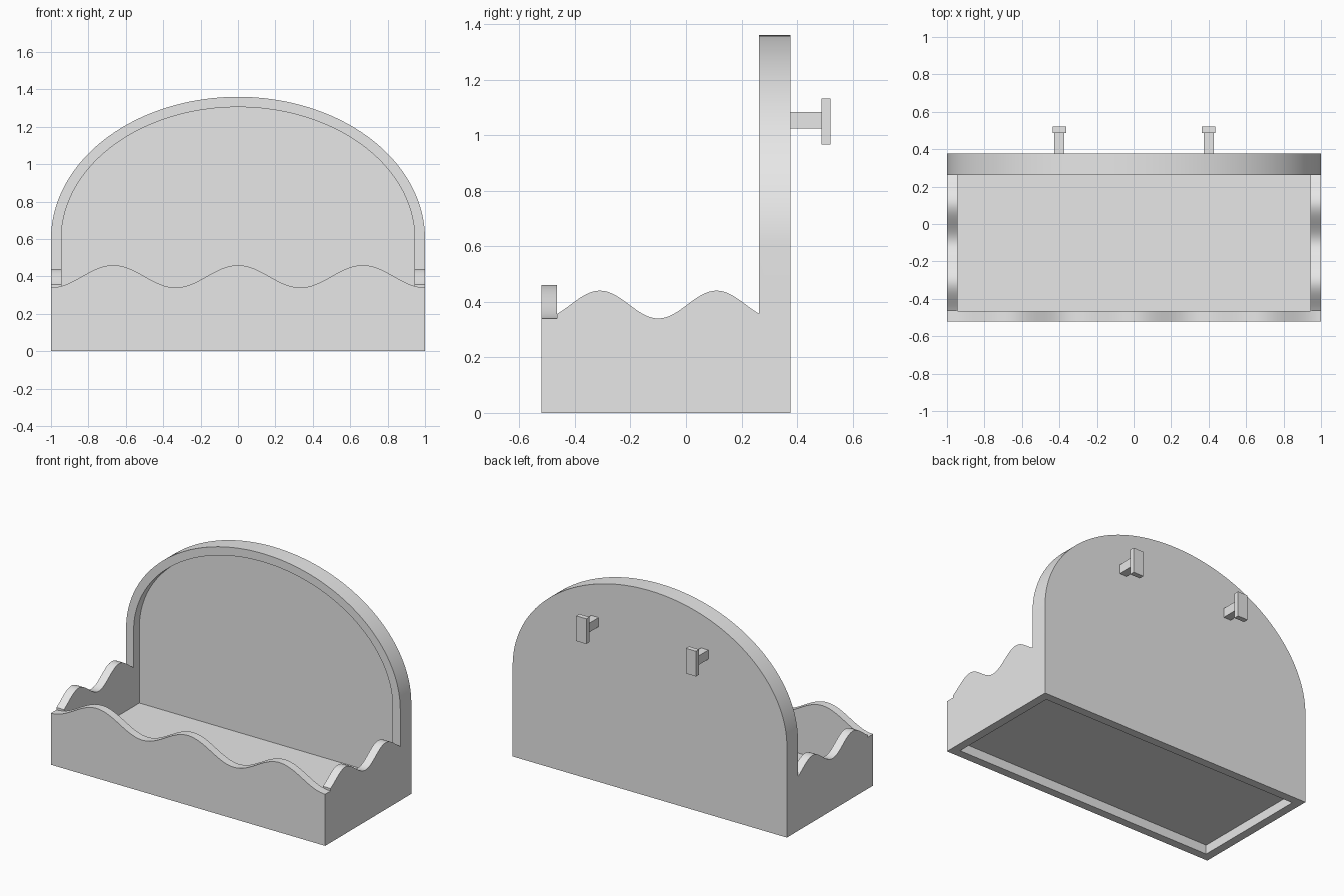
import bpy, bmesh, math

default = bpy.data.objects.get("Cube")
if default:
    bpy.data.objects.remove(default, do_unlink=True)

FRONT, BACK = -0.52, 0.377      # depth of the body
WALL = 0.055                    # wall thickness
ARCH_FRONT = 0.262              # front of the tall arch
SPRING = 0.6                    # height where the arch starts to curve

grey = bpy.data.materials.new("plain grey")
grey.use_nodes = True
grey.diffuse_color = (0.8, 0.8, 0.8, 1)
grey.node_tree.nodes["Principled BSDF"].inputs["Base Color"].default_value = (0.8, 0.8, 0.8, 1)


def prism(name, outline, axis, start, end):
    """Extrude a closed outline along x or y; outline is (other axis, z)."""
    bm = bmesh.new()
    place = (lambda a, z, d: (d, a, z)) if axis == "x" else (lambda a, z, d: (a, d, z))
    face = bm.faces.new([bm.verts.new(place(a, z, start)) for a, z in outline])
    moved = bmesh.ops.extrude_face_region(bm, geom=[face])["geom"]
    shift = place(0, 0, end - start)
    bmesh.ops.translate(bm, verts=[g for g in moved if isinstance(g, bmesh.types.BMVert)], vec=shift)
    bmesh.ops.recalc_face_normals(bm, faces=bm.faces)
    mesh = bpy.data.meshes.new(name)
    bm.to_mesh(mesh)
    bm.free()
    mesh.materials.append(grey)
    obj = bpy.data.objects.new(name, mesh)
    bpy.context.collection.objects.link(obj)
    return obj


def box(name, x, y, z):
    return prism(name, [(x[0], z[0]), (x[1], z[0]), (x[1], z[1]), (x[0], z[1])], "y", *y)


def arch(half_width, rise, bottom, steps=96):
    """Straight sides topped by half an ellipse."""
    curve = [(half_width * math.cos(math.pi * i / steps),
              SPRING + rise * math.sin(math.pi * i / steps)) for i in range(steps + 1)]
    return [(-half_width, bottom), (half_width, bottom)] + curve


def above_wave(start, end, height, steps=96):
    """Region above a wavy line."""
    points = [start + (end - start) * i / steps for i in range(steps + 1)]
    return [(p, height(p)) for p in points] + [(end, 1.6), (start, 1.6)]


def side_height(y):
    return 0.39 - 0.05 * math.cos(2 * math.pi * (y - FRONT) / 0.42)


def front_height(x):
    return 0.4 + 0.06 * math.cos(3 * math.pi * x)


def activate(obj):
    bpy.ops.object.select_all(action="DESELECT")
    obj.select_set(True)
    bpy.context.view_layer.objects.active = obj


def cut(obj, cutter):
    cutter.hide_render = True
    activate(obj)
    mod = obj.modifiers.new("cut", "BOOLEAN")
    mod.operation, mod.solver, mod.object = "DIFFERENCE", "EXACT", cutter
    bpy.ops.object.modifier_apply(modifier=mod.name)
    bpy.data.objects.remove(cutter, do_unlink=True)


# Body: arched block hollowed into a tray with a rimmed back
body = prism("tray_body", arch(1, 0.76, 0), "y", FRONT, BACK)
inner = 1 - WALL
cut(body, prism("cavity", arch(inner, 0.705, 0.1), "y", FRONT + WALL, BACK - WALL))

# Wavy top edges of the side walls and front wall
cut(body, prism("side_wave", above_wave(FRONT + WALL, ARCH_FRONT, side_height), "x", -1.1, 1.1))
cut(body, prism("front_wave", above_wave(-1.05, 1.05, front_height), "y", FRONT - 0.1, FRONT + WALL + 0.001))

# Shallow hollow under the floor
cut(body, box("base_hollow", (-inner, inner), (FRONT + WALL, BACK - WALL), (-0.1, 0.06)))
activate(body)
bpy.ops.object.shade_smooth_by_angle(angle=math.radians(30))

# T-shaped hanging pegs on the back
for side, x in (("left", 0.4), ("right", -0.4)):
    box(side + "_peg_stem", (x - 0.027, x + 0.027), (BACK - 0.01, 0.487), (1.023, 1.083))
    box(side + "_peg_plate", (x - 0.037, x + 0.037), (0.487, 0.52), (0.966, 1.132))
